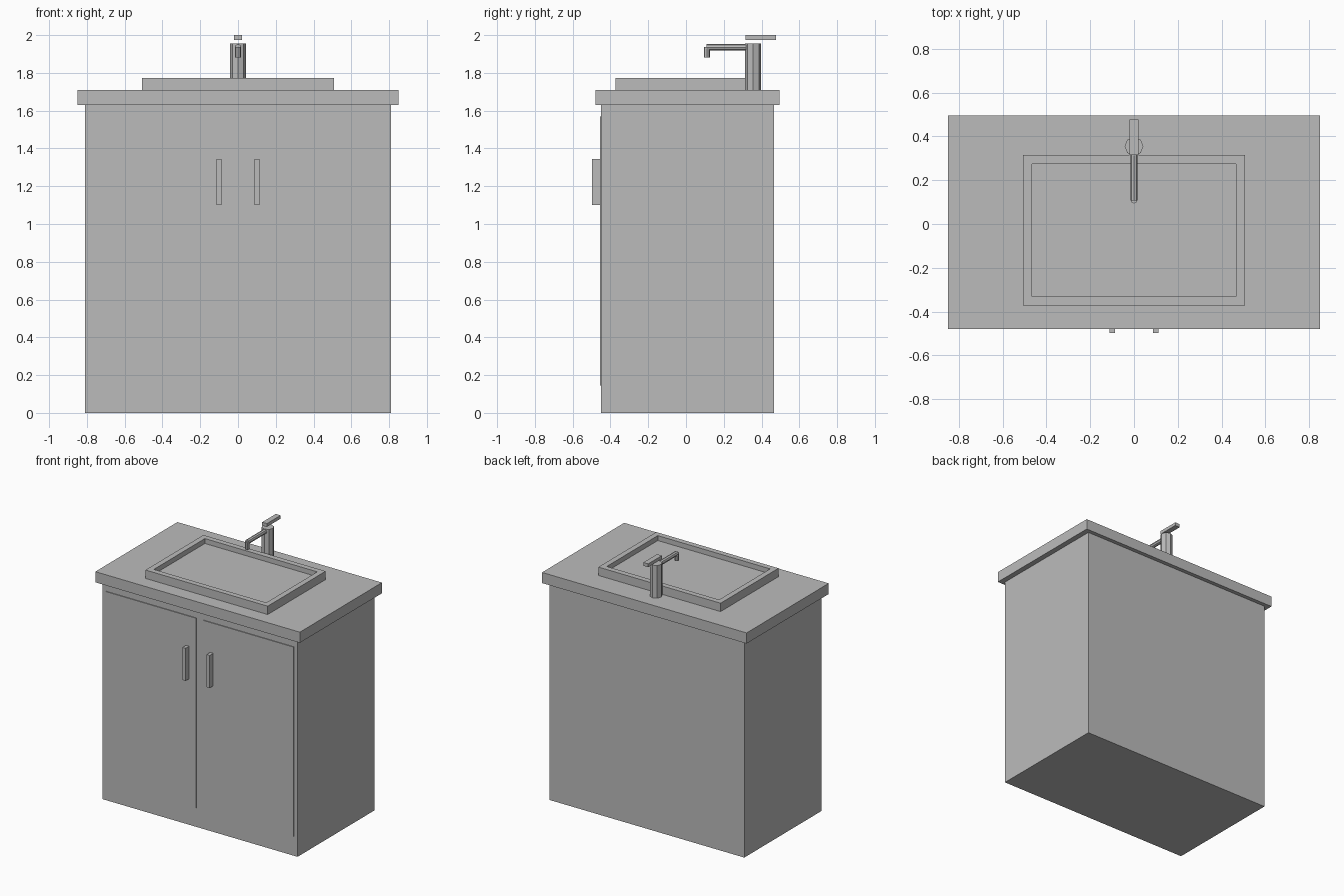
import bpy, bmesh
from mathutils import Matrix, Vector

if "Cube" in bpy.data.objects:
    bpy.data.objects.remove(bpy.data.objects["Cube"])

grey = bpy.data.materials.new("plain_grey")
grey.diffuse_color = (0.5, 0.5, 0.5, 1.0)
grey.use_nodes = True
grey.node_tree.nodes["Principled BSDF"].inputs["Base Color"].default_value = grey.diffuse_color


def finish(name, bm):
    mesh = bpy.data.meshes.new(name)
    bm.to_mesh(mesh)
    bm.free()
    mesh.materials.append(grey)
    ob = bpy.data.objects.new(name, mesh)
    bpy.context.collection.objects.link(ob)
    return ob


def box_bm(x, y, z):
    """Box from (min, max) pairs on each axis."""
    bm = bmesh.new()
    size = Vector((x[1] - x[0], y[1] - y[0], z[1] - z[0]))
    centre = Vector((sum(x), sum(y), sum(z))) / 2
    bmesh.ops.create_cube(bm, size=1, matrix=Matrix.Translation(centre) @ Matrix.Diagonal(size).to_4x4())
    return bm


def box(name, x, y, z):
    return finish(name, box_bm(x, y, z))


def rod(name, start, end, radius, sides=8):
    """Flat-sided rod between two points."""
    a, b = Vector(start), Vector(end)
    turn = (b - a).to_track_quat('Z', 'Y').to_matrix().to_4x4()
    bm = bmesh.new()
    bmesh.ops.create_cone(bm, cap_ends=True, segments=sides, radius1=radius, radius2=radius,
                          depth=(b - a).length, matrix=Matrix.Translation((a + b) / 2) @ turn)
    return finish(name, bm)


# Cabinet and countertop
box("cabinet", (-0.81, 0.81), (-0.45, 0.465), (0, 1.63))
box("countertop", (-0.85, 0.85), (-0.48, 0.495), (1.63, 1.71))

# Thin door panels and their handles, mirrored left and right
for side, s in (("left", -1), ("right", 1)):
    box(side + "_door", sorted((s * 0.03, s * 0.78)), (-0.456, -0.45), (0.145, 1.57))
    box(side + "_handle", sorted((s * 0.087, s * 0.113)), (-0.498, -0.456), (1.10, 1.345))

# Basin with a raised rim and sunken floor
bm = box_bm((-0.508, 0.508), (-0.373, 0.315), (1.71, 1.773))
bm.normal_update()
top = max(bm.faces, key=lambda f: f.normal.z)
bmesh.ops.inset_region(bm, faces=[top], thickness=0.058)
floor = bmesh.ops.extrude_discrete_faces(bm, faces=[top])["faces"][0]
bmesh.ops.translate(bm, verts=floor.verts, vec=(0, 0, -0.037))
bmesh.ops.recalc_face_normals(bm, faces=bm.faces)
finish("basin", bm)

# Faucet: column, spout, outlet and the lever hovering above
rod("faucet_column", (0, 0.355, 1.71), (0, 0.355, 1.955), 0.043)
rod("faucet_spout", (0, 0.355, 1.935), (0, 0.108, 1.935), 0.017)
rod("faucet_outlet", (0, 0.11, 1.882), (0, 0.11, 1.938), 0.016)
box("faucet_lever", (-0.02, 0.02), (0.315, 0.477), (1.975, 2.0))
